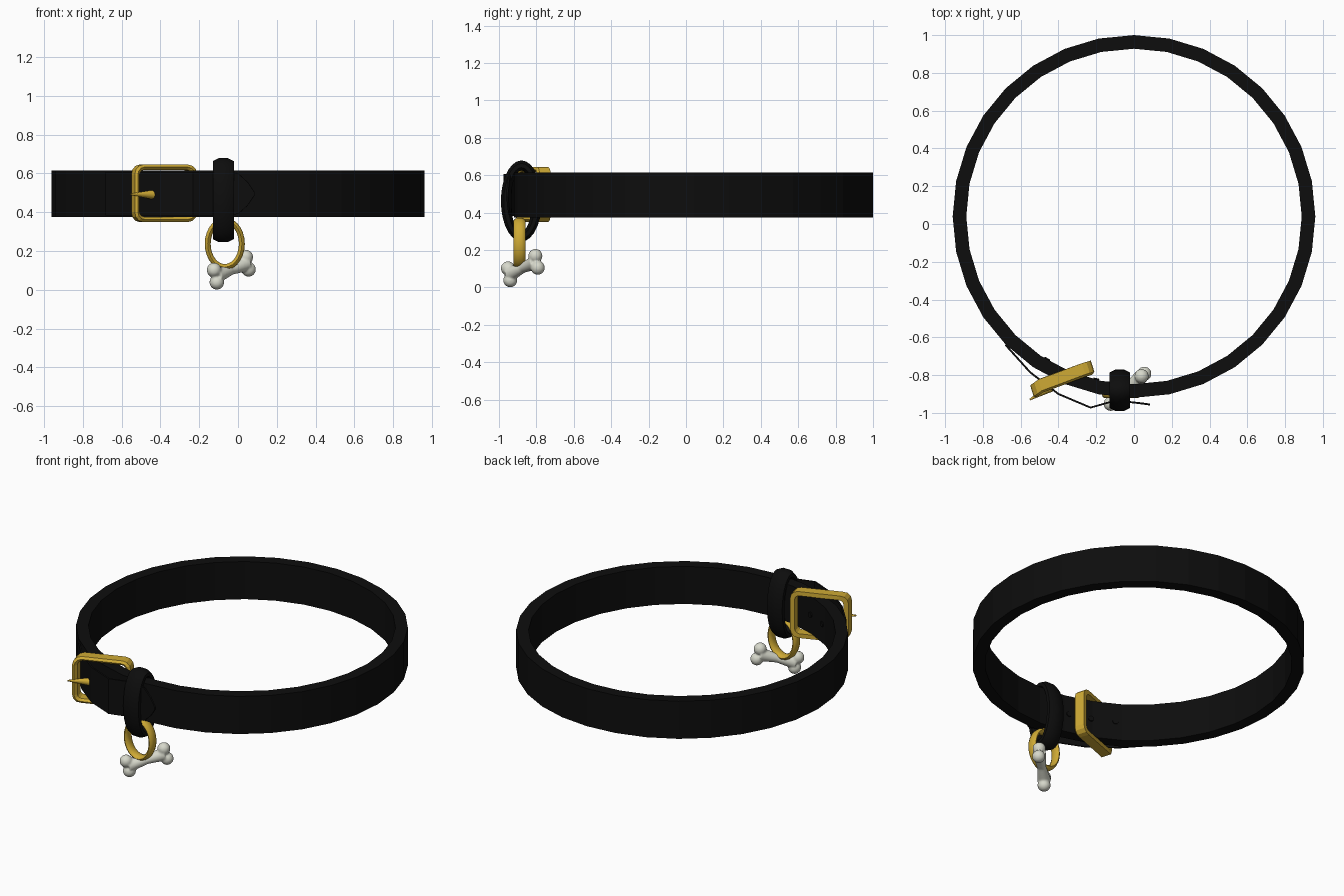
import bpy, bmesh, math
from mathutils import Vector, Matrix

if "Cube" in bpy.data.objects:
    bpy.data.objects.remove(bpy.data.objects["Cube"])


def material(name, rgb):
    m = bpy.data.materials.new(name)
    m.diffuse_color = (*rgb, 1)
    m.use_nodes = True
    m.node_tree.nodes["Principled BSDF"].inputs["Base Color"].default_value = m.diffuse_color
    return m


BLACK = material("black_leather", (0.004, 0.004, 0.004))
GOLD = material("gold_metal", (0.62, 0.40, 0.035))
BONE = material("bone_white", (0.68, 0.69, 0.60))


def finish(bm, name, mat, smooth=None):
    bmesh.ops.recalc_face_normals(bm, faces=bm.faces[:])
    me = bpy.data.meshes.new(name)
    bm.to_mesh(me)
    bm.free()
    ob = bpy.data.objects.new(name, me)
    bpy.context.collection.objects.link(ob)
    me.materials.append(mat)
    if smooth:
        bpy.ops.object.select_all(action='DESELECT')
        ob.select_set(True)
        bpy.context.view_layer.objects.active = ob
        bpy.ops.object.shade_smooth_by_angle(angle=math.radians(smooth))
    return ob


def sweep(sections, closed=True):
    """Skin a list of equal-length closed sections."""
    bm = bmesh.new()
    rows = [[bm.verts.new(p) for p in s] for s in sections]
    n, k = len(rows), len(rows[0])
    for i in range(n if closed else n - 1):
        a, b = rows[i], rows[(i + 1) % n]
        for j in range(k):
            bm.faces.new((a[j], a[(j + 1) % k], b[(j + 1) % k], b[j]))
    if not closed:
        bm.faces.new(rows[0])
        bm.faces.new(rows[-1])
    return bm


def oval_ring(center, axes, radii, tube, n, k):
    """Elliptical ring; tube = (radial, sideways) half thickness."""
    c, u, v = Vector(center), Vector(axes[0]), Vector(axes[1])
    w = u.cross(v)
    out = []
    for i in range(n):
        t = 2 * math.pi * i / n
        s = []
        for j in range(k):
            p = 2 * math.pi * (j + 0.5) / k
            d, e = tube[0] * math.cos(p), tube[1] * math.sin(p)
            s.append(c + u * math.cos(t) * (radii[0] + d)
                     + v * math.sin(t) * (radii[1] + d) + w * e)
        out.append(s)
    return sweep(out)


# main leather band, 32 flat sides
CY, N = 0.04, 32
sections = []
for i in range(N):
    t = 2 * math.pi * i / N
    sections.append([(r * math.cos(t), CY + r * math.sin(t), z)
                     for r, z in ((0.96, 0.375), (0.96, 0.615), (0.888, 0.615), (0.888, 0.375))])
finish(sweep(sections), "collar_band", BLACK)

# loose strap end with pointed tip
path = [(-0.68, -0.64, .112), (-0.55, -0.785, .112), (-0.40, -0.90, .112),
        (-0.23, -0.972, .112), (-0.10, -0.935, .112), (0.0, -0.945, .105),
        (0.05, -0.951, .06), (0.085, -0.956, .008)]
sections = []
for i, (x, y, h) in enumerate(path):
    a, b = path[max(i - 1, 0)], path[min(i + 1, len(path) - 1)]
    nrm = Vector((b[1] - a[1], a[0] - b[0], 0)).normalized() * 0.005
    c = Vector((x, y, 0.495))
    up = Vector((0, 0, h))
    sections.append([c + nrm - up, c + nrm + up, c - nrm + up, c - nrm - up])
finish(sweep(sections, False), "strap_end", BLACK)

# punched holes on the inner face of the band
for i in range(4):
    x = -0.46 + 0.13 * i
    d = Vector((x, -math.sqrt(0.884 ** 2 - x * x), 0)).normalized()
    bm = bmesh.new()
    bmesh.ops.create_cone(bm, cap_ends=True, segments=10, radius1=0.017, radius2=0.017, depth=0.012)
    bm.transform(Matrix.Translation(d * 0.885 + Vector((0, CY, 0.495)))
                 @ d.to_track_quat('Z', 'Y').to_matrix().to_4x4())
    finish(bm, f"strap_hole_{i + 1}", BLACK)

# buckle: rounded rectangular frame, curled outward at its left end
def rounded_rect(w, h, r, seg=3):
    pts = []
    for q, (sx, sz) in enumerate(((1, 1), (-1, 1), (-1, -1), (1, -1))):
        for s in range(seg + 1):
            a = math.pi / 2 * (q + s / seg)
            pts.append((sx * (w - r) + r * math.cos(a), sz * (h - r) + r * math.sin(a)))
    return pts


U = Vector((0.955, 0.295, 0))
V = Vector((0.295, -0.955, 0))
BC = Vector((-0.383, -0.808, 0.497))


def buckle_point(p, v):
    curl = 0.03 * max(0, (-p[0] - 0.08) / 0.09)
    return BC + U * p[0] + V * (v + curl) + Vector((0, 0, p[1]))


outer = rounded_rect(0.173, 0.148, 0.05)
inner = rounded_rect(0.145, 0.121, 0.028)
mid = [((a[0] + b[0]) / 2, (a[1] + b[1]) / 2) for a, b in zip(outer, inner)]
sections = []
for o, m, i in zip(outer, mid, inner):
    sections.append([buckle_point(o, -0.036), buckle_point(o, 0.026), buckle_point(m, 0.038),
                     buckle_point(i, 0.026), buckle_point(i, -0.036)])
finish(sweep(sections), "buckle_frame", GOLD)

# buckle prong
tip, base = Vector((-0.552, -0.93, 0.492)), Vector((-0.44, -0.865, 0.49))
bm = bmesh.new()
bmesh.ops.create_cone(bm, cap_ends=True, segments=12, radius1=0.024, radius2=0.004,
                      depth=(tip - base).length)
bm.transform(Matrix.Translation((tip + base) / 2)
             @ (tip - base).to_track_quat('Z', 'Y').to_matrix().to_4x4())
finish(bm, "buckle_prong", GOLD, 40)

# leather keeper loop and hanging gold ring
finish(oval_ring((-0.075, -0.88, 0.462), ((0, 1, 0), (0, 0, 1)), (0.083, 0.19),
                 (0.029, 0.058), 28, 8), "keeper_loop", BLACK, 50)
finish(oval_ring((-0.068, -0.89, 0.237), ((1, 0, 0), (0, 0, 1)), (0.088, 0.12),
                 (0.016, 0.032), 28, 10), "tag_ring", GOLD, 50)

# bone charm: shaft plus two lobes at each end, fused
A, B = Vector((-0.112, -0.942, 0.072)), Vector((0.043, -0.803, 0.135))
axis = (B - A).normalized()
up = (Vector((0, 0, 1)) - axis * axis.z).normalized()
bm = bmesh.new()
for end, out in ((A, -axis), (B, axis)):
    for s in (1, -1):
        bmesh.ops.create_icosphere(bm, subdivisions=3, radius=0.038,
                                   matrix=Matrix.Translation(end + up * s * 0.033 + out * 0.006))
rot = axis.to_track_quat('Z', 'Y').to_matrix().to_4x4()
mid_pt = (A + B) / 2
half = (B - A).length / 2
for s in (1, -1):
    bmesh.ops.create_cone(bm, cap_ends=True, segments=20, radius1=0.026, radius2=0.040,
                          depth=half, matrix=Matrix.Translation(mid_pt + axis * s * half / 2) @ rot
                          @ (Matrix.Identity(4) if s > 0 else Matrix.Rotation(math.pi, 4, 'X')))
bone = finish(bm, "bone_charm", BONE, 60)
rm = bone.modifiers.new("fuse", 'REMESH')
rm.mode = 'VOXEL'
rm.voxel_size = 0.006
rm.use_smooth_shade = True
sm = bone.modifiers.new("soften", 'SMOOTH')
sm.iterations = 4
